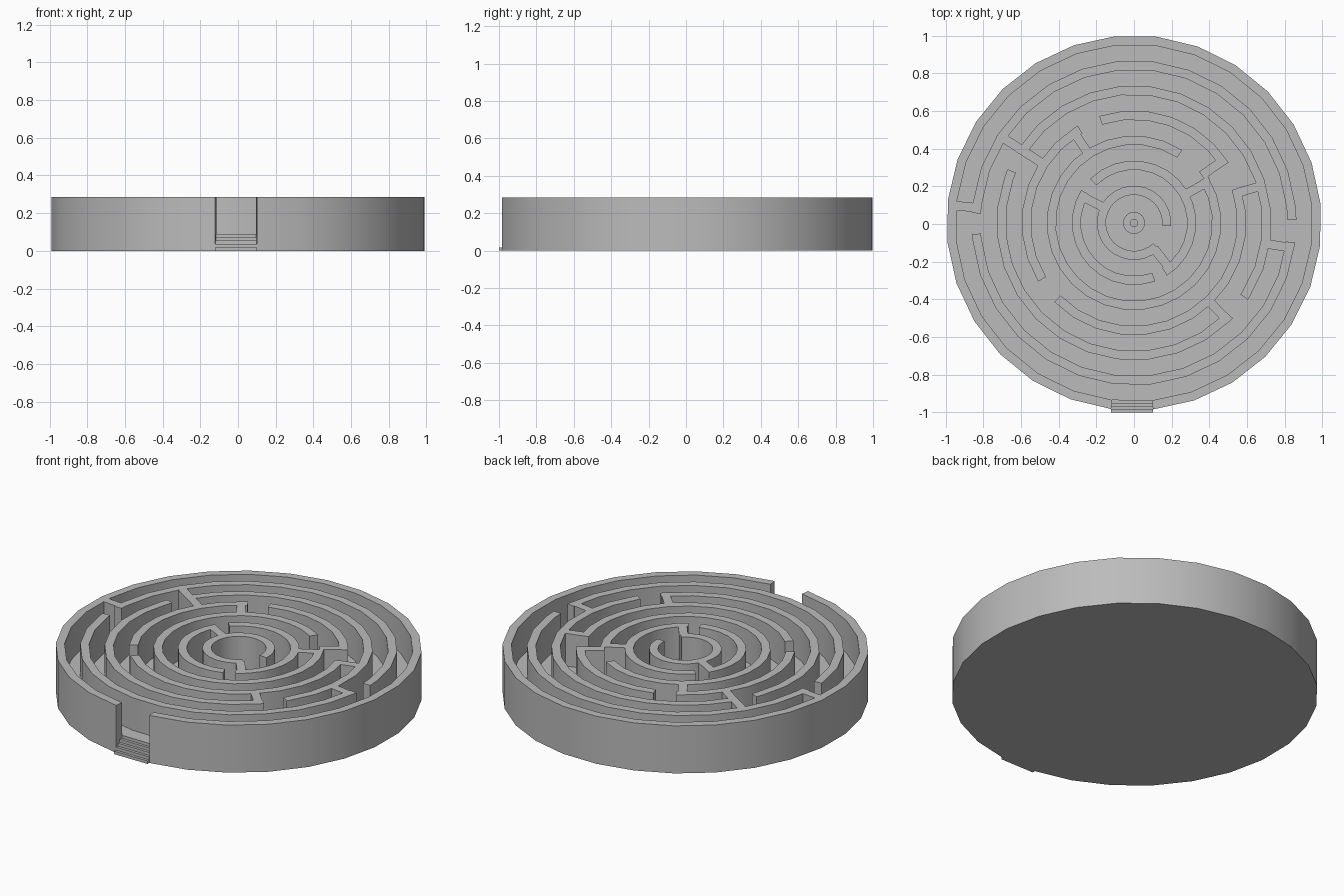
import bpy, bmesh
from math import radians, cos, sin, ceil, floor, pi

if "Cube" in bpy.data.objects:
    bpy.data.objects.remove(bpy.data.objects["Cube"])

stone = bpy.data.materials.new("grey_stone")
stone.use_nodes = True
GREY = (0.5, 0.5, 0.5, 1)
stone.diffuse_color = GREY
stone.node_tree.nodes["Principled BSDF"].inputs["Base Color"].default_value = GREY

CY = 0.006                # maze centre in y
TOP, FLOOR = 0.285, 0.09
THICK, PITCH, OUTER = 0.048, 0.133, 0.995
STEP = 360 / 28           # facet angle
PHASE = -97.0             # angle of the left entrance edge


def polar(r, a):
    return r * cos(radians(a)), r * sin(radians(a)) + CY


def finish(bm, name):
    bmesh.ops.recalc_face_normals(bm, faces=bm.faces)
    mesh = bpy.data.meshes.new(name)
    bm.to_mesh(mesh)
    bm.free()
    mesh.materials.append(stone)
    ob = bpy.data.objects.new(name, mesh)
    bpy.context.scene.collection.objects.link(ob)
    bpy.ops.object.select_all(action='DESELECT')
    ob.select_set(True)
    bpy.context.view_layer.objects.active = ob
    bpy.ops.object.shade_smooth_by_angle(angle=radians(30))
    return ob


def prism(name, outline, z0, z1):
    bm = bmesh.new()
    face = bm.faces.new([bm.verts.new((x, y, z0)) for x, y in outline])
    ext = bmesh.ops.extrude_face_region(bm, geom=[face], use_keep_orig=True)
    for v in ext["geom"]:
        if isinstance(v, bmesh.types.BMVert):
            v.co.z = z1
    return finish(bm, name)


def ring_radii(ring):
    outer = OUTER - (ring - 1) * PITCH
    return outer - THICK, outer


def arc_wall(name, ring, a0, a1):
    """Curved wall whose corners follow the shared facet grid."""
    k0, k1 = floor((a0 - PHASE) / STEP) + 1, ceil((a1 - PHASE) / STEP)
    mids = [PHASE + k * STEP for k in range(k0, k1)]
    angles = [a0] + [a for a in mids if a0 + 0.5 < a < a1 - 0.5] + [a1]
    inner, outer = ring_radii(ring)
    bm = bmesh.new()
    sections = []
    for a in angles:
        corners = [(inner, 0), (outer, 0), (outer, TOP), (inner, TOP)]
        sections.append([bm.verts.new((*polar(r, a), z)) for r, z in corners])
    for s, t in zip(sections, sections[1:]):
        for i in range(4):
            j = (i + 1) % 4
            bm.faces.new((s[i], s[j], t[j], t[i]))
    bm.faces.new(sections[0])
    bm.faces.new(sections[-1])
    return finish(bm, name)


def cross_wall(name, outer_ring, inner_ring, angle):
    """Straight radial wall joining two rings."""
    r0 = ring_radii(inner_ring)[1] - THICK / 2
    r1 = ring_radii(outer_ring)[0] + THICK / 2
    ca, sa = cos(radians(angle)), sin(radians(angle))
    h = THICK / 2
    pts = [(r0, -h), (r1, -h), (r1, h), (r0, h)]
    prism(name, [(r * ca - t * sa, r * sa + t * ca + CY) for r, t in pts], 0.05, TOP)


# Floor disc
floor_r = OUTER - THICK
prism("floor", [polar(floor_r + 0.001, PHASE + k * STEP) for k in range(28)], 0, FLOOR)

# Concentric walls: ring number, start and end angle
arcs = [
    (1, -84.2, 263.0),
    (2, 1, 176.5), (2, 184, 353),
    (3, -34, 149), (3, 157, 316),
    (4, 32.5, 108), (4, 120, 211.5), (4, 224.7, 378.5),
    (5, 56.5, 392.5),
    (6, -58, 135), (6, 148, 290),
    (7, -5, 313),
]
for n, (ring, a0, a1) in enumerate(arcs):
    arc_wall(f"ring_wall_{ring}_{n}", ring, a0, a1)

# Radial walls: outer ring, inner ring, angle
links = [(1, 2, 174.5), (2, 3, -9), (2, 3, 147), (3, 4, 147), (3, 4, 16.2),
         (3, 4, -46.2), (4, 5, 123.5), (4, 5, 35), (5, 6, 29), (6, 7, 153), (6, 7, -52)]
for n, (outer, inner, a) in enumerate(links):
    cross_wall(f"cross_wall_{n}", outer, inner, a)

# Entrance steps
back = -floor_r * cos(radians(STEP / 2)) + CY
tread, rise = 0.016, FLOOR / 5
for i in range(4):
    front = -1 + i * tread
    prism(f"entrance_step_{i + 1}", [(-0.121, front), (0.1, front), (0.1, back), (-0.121, back)],
          i * rise, (i + 1) * rise)

# Low round marker at the centre
for name, r, z in (("centre_plinth", 0.058, 0.02), ("centre_knob", 0.022, 0.03)):
    prism(name, [polar(r, a * 15) for a in range(24)], FLOOR - 0.01, FLOOR + z)
